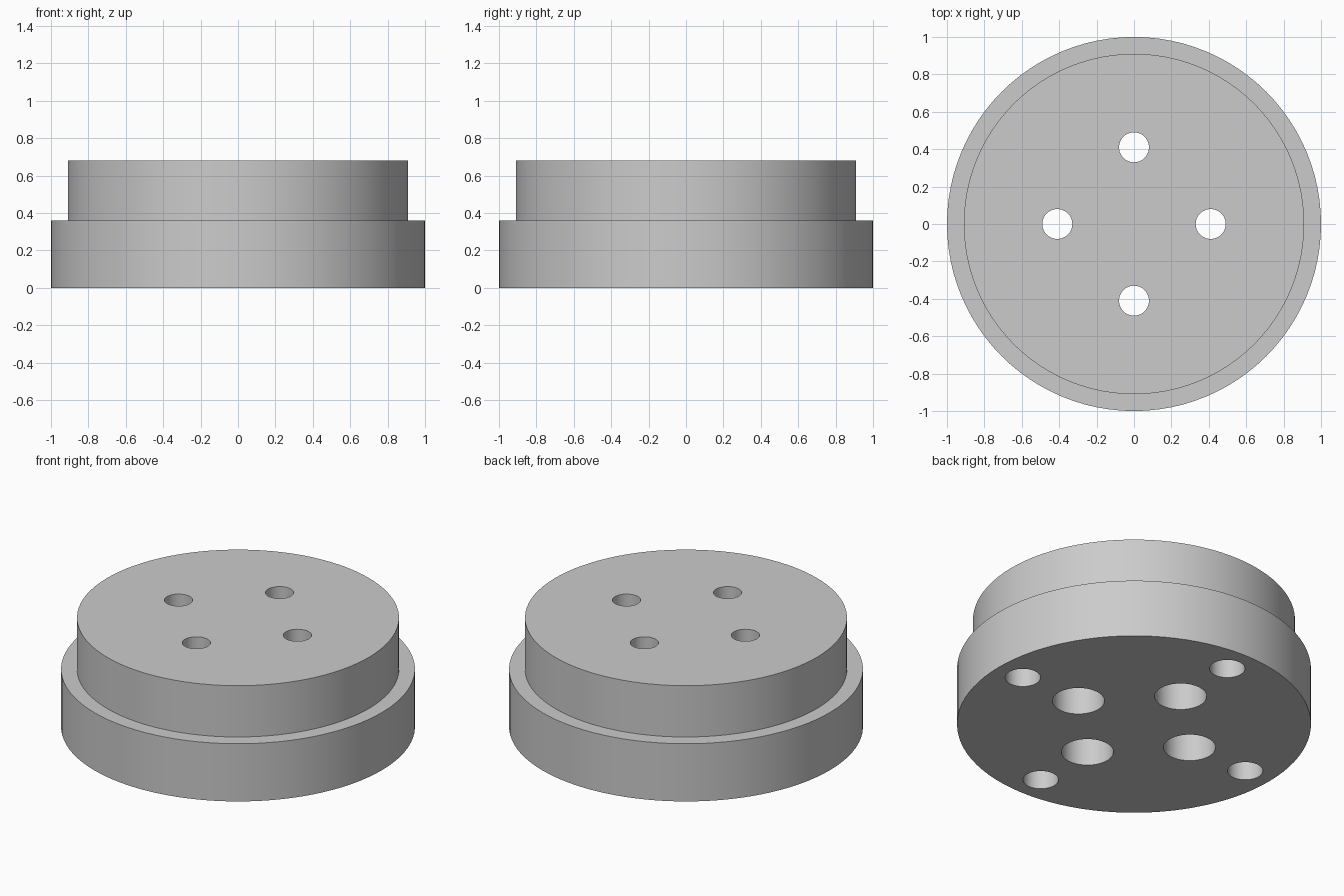
import bpy
import bmesh
from math import cos, sin, pi, radians

if "Cube" in bpy.data.objects:
    bpy.data.objects.remove(bpy.data.objects["Cube"])

grey = bpy.data.materials.new("plain grey")
grey.use_nodes = True
colour = (0.6, 0.6, 0.6, 1)
grey.diffuse_color = colour
grey.node_tree.nodes["Principled BSDF"].inputs["Base Color"].default_value = colour


def add_turned_solid(bm, profile, segments, cx=0, cy=0):
    """Closed solid turned about a vertical axis; profile runs bottom to top."""
    rings = []
    for r, z in profile:
        rings.append([bm.verts.new((cx + r * cos(2 * pi * i / segments),
                                    cy + r * sin(2 * pi * i / segments), z))
                      for i in range(segments)])
    for low, high in zip(rings, rings[1:]):
        for i in range(segments):
            j = (i + 1) % segments
            bm.faces.new((low[i], low[j], high[j], high[i]))
    bm.faces.new(rings[0][::-1])
    bm.faces.new(rings[-1])


def make_object(name, bm):
    bmesh.ops.recalc_face_normals(bm, faces=bm.faces)
    mesh = bpy.data.meshes.new(name)
    bm.to_mesh(mesh)
    bm.free()
    mesh.materials.append(grey)
    obj = bpy.data.objects.new(name, mesh)
    bpy.context.collection.objects.link(obj)
    return obj


HEIGHT, LEDGE = 0.68, 0.36

# Stepped round body
bm = bmesh.new()
add_turned_solid(bm, [(1, 0), (1, LEDGE), (0.91, LEDGE), (0.91, HEIGHT)], 96)
body = make_object("stepped_disc", bm)

# Cutters: counterbored through holes, and blind holes near the rim
bm = bmesh.new()
bore = [(0.147, -0.1), (0.147, 0.34), (0.08, 0.34), (0.08, HEIGHT + 0.1)]
blind = [(0.1, -0.1), (0.1, 0.25)]
for k in range(4):
    a = k * pi / 2
    add_turned_solid(bm, bore, 48, 0.41 * cos(a), 0.41 * sin(a))
    add_turned_solid(bm, blind, 48, 0.82 * cos(a), 0.82 * sin(a))
cutter = make_object("hole_cutter", bm)
cutter.hide_render = True

# Cut the holes, then smooth the round walls
cut = body.modifiers.new("holes", "BOOLEAN")
cut.operation = "DIFFERENCE"
cut.solver = "EXACT"
cut.object = cutter
bpy.ops.object.select_all(action="DESELECT")
body.select_set(True)
bpy.context.view_layer.objects.active = body
bpy.ops.object.modifier_apply(modifier=cut.name)
bpy.data.objects.remove(cutter)
bpy.ops.object.shade_smooth_by_angle(angle=radians(30))
